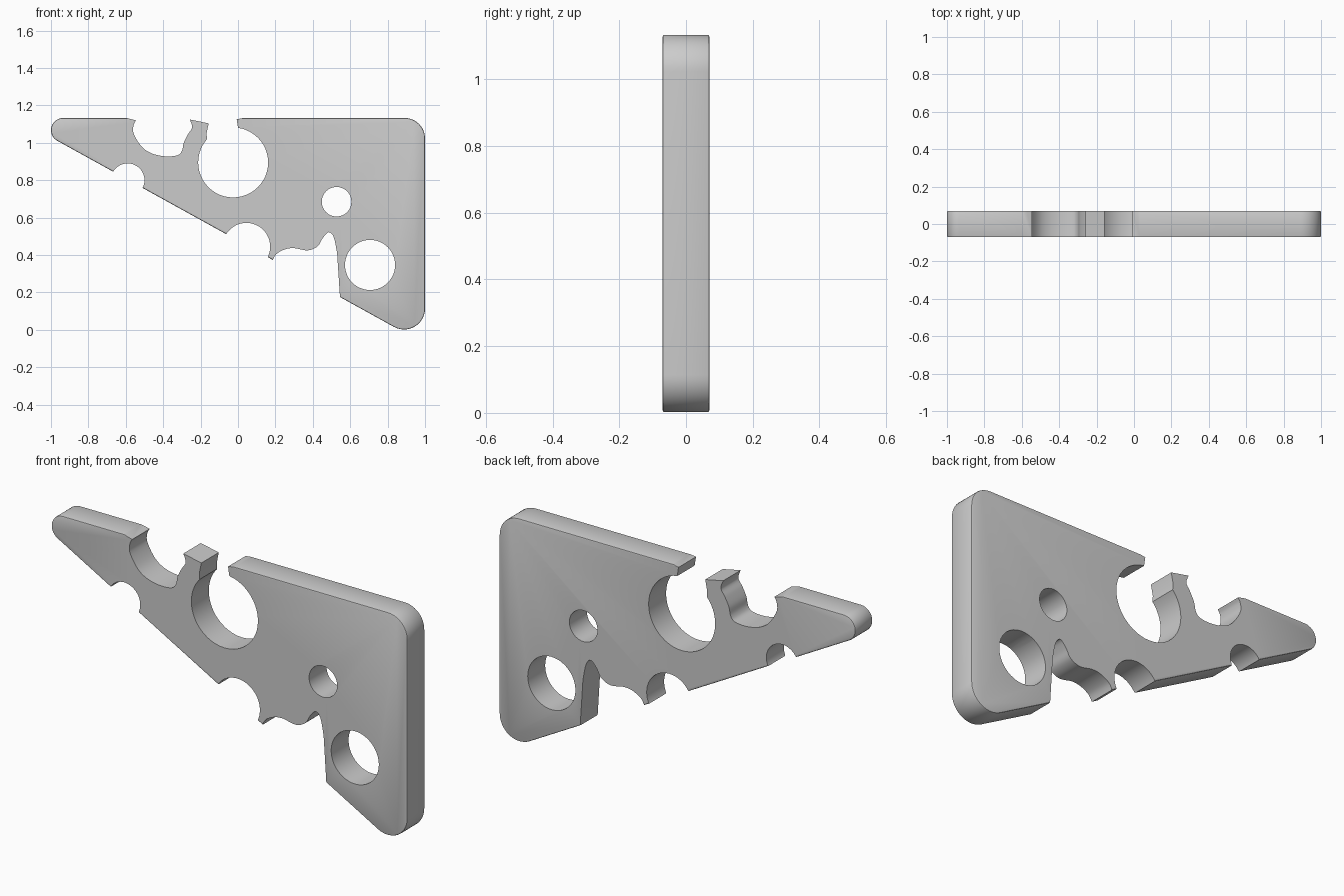
import bpy, bmesh, math
from mathutils import Vector

if "Cube" in bpy.data.objects:
    bpy.data.objects.remove(bpy.data.objects["Cube"])

HALF = 0.07  # half the plate thickness


def arc(cx, cz, r, a0, a1, n):
    """Points of an arc in the x-z plane, angles in degrees."""
    return [(cx + r * math.cos(math.radians(a0 + (a1 - a0) * i / n)),
             cz + r * math.sin(math.radians(a0 + (a1 - a0) * i / n))) for i in range(n + 1)]


def spline(pts, n=5):
    """Smooth curve through the points (Catmull-Rom)."""
    p = [Vector(q) for q in [pts[0]] + pts + [pts[-1]]]
    out = []
    for a, b, c, d in zip(p, p[1:], p[2:], p[3:]):
        for i in range(n):
            t = i / n
            out.append(tuple(0.5 * (2 * b + (c - a) * t + (2 * a - 5 * b + 4 * c - d) * t * t
                                    + (3 * b - a - 3 * c + d) * t ** 3)))
    return out + [tuple(pts[-1])]


def prism(name, pts, half, bevel=0):
    """Extrude an x-z outline along y, optionally rounding its rims."""
    bm = bmesh.new()
    face = bm.faces.new([bm.verts.new((x, -half, z)) for x, z in pts])
    ext = bmesh.ops.extrude_face_region(bm, geom=[face])
    bmesh.ops.translate(bm, vec=(0, 2 * half, 0),
                        verts=[v for v in ext["geom"] if isinstance(v, bmesh.types.BMVert)])
    bmesh.ops.recalc_face_normals(bm, faces=bm.faces)
    if bevel:
        rims = [e for e in bm.edges if abs(e.verts[0].co.y - e.verts[1].co.y) < 1e-6]
        bmesh.ops.bevel(bm, geom=rims, offset=bevel, segments=2, profile=0.5, affect='EDGES')
    mesh = bpy.data.meshes.new(name)
    bm.to_mesh(mesh)
    bm.free()
    obj = bpy.data.objects.new(name, mesh)
    bpy.context.collection.objects.link(obj)
    return obj


# Rounded triangular plate
outline = (arc(-0.935, 1.068, 0.065, 90, 241, 14)
           + arc(0.888, 0.114, 0.112, 241, 360, 14)
           + arc(0.89, 1.023, 0.11, 0, 90, 12))
plate = prism("wedge_plate", outline, HALF, 0.006)

# Round holes and bites: x, z, radius
circles = [(-0.59, 0.80, 0.09), (0.045, 0.445, 0.127), (-0.026, 0.895, 0.187),
           (0.527, 0.685, 0.079), (0.706, 0.347, 0.134)]
cutters = [prism("round_cutter", arc(x, z, r, 0, 352.5, 47), 0.2) for x, z, r in circles]

# Scooped notch in the top edge, the small tooth top and the slot into the big hole
scoop = spline([(-0.545, 1.12), (-0.558, 1.095), (-0.558, 1.05), (-0.515, 0.98), (-0.46, 0.943),
                (-0.39, 0.928), (-0.325, 0.933), (-0.30, 0.957), (-0.29, 1.0), (-0.268, 1.045),
                (-0.245, 1.083), (-0.258, 1.125)])
slot = [(-0.157, 1.104), (-0.168, 1.05), (-0.165, 1.01), (-0.1, 0.93), (0, 0.95),
        (0.0, 1.082), (-0.007, 1.126), (0.04, 1.135)]
cutters.append(prism("top_cutter", [(-0.6, 1.2), (-0.6, 1.134)] + scoop + slot + [(0.04, 1.2)], 0.2))

# Wavy notch in the sloping edge
wave = spline([(0.185, 0.372), (0.205, 0.405), (0.25, 0.43), (0.30, 0.437), (0.373, 0.425),
               (0.426, 0.447), (0.453, 0.49), (0.485, 0.522), (0.512, 0.495), (0.53, 0.41)])
cutters.append(prism("wave_cutter", wave + [(0.545, 0.178), (0.545, 0.0), (0.175, 0.3)], 0.2))

# Cut the plate
bpy.context.view_layer.objects.active = plate
for cutter in cutters:
    cutter.hide_render = True
    mod = plate.modifiers.new("cut", 'BOOLEAN')
    mod.operation = 'DIFFERENCE'
    mod.solver = 'EXACT'
    mod.object = cutter
    bpy.ops.object.modifier_apply(modifier=mod.name)
    bpy.data.objects.remove(cutter)

# Smooth curved walls, crisp rims
plate.select_set(True)
bpy.ops.object.shade_smooth_by_angle(angle=math.radians(28))
